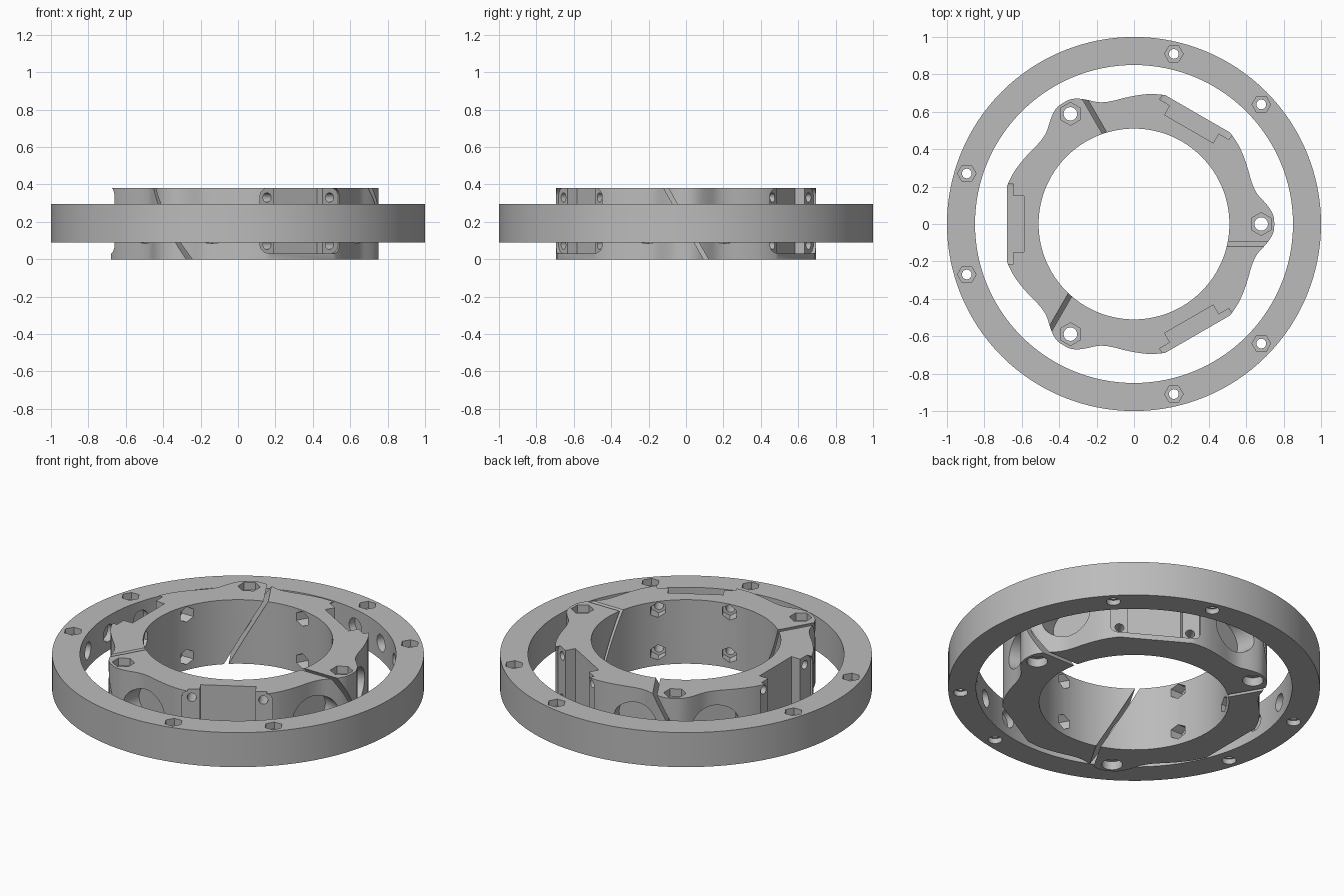
import bpy, bmesh, math
from mathutils import Matrix

if "Cube" in bpy.data.objects:
    bpy.data.objects.remove(bpy.data.objects["Cube"])

grey = bpy.data.materials.new("plain_grey")
grey.diffuse_color = (0.5, 0.5, 0.5, 1)
grey.use_nodes = True
grey.node_tree.nodes["Principled BSDF"].inputs["Base Color"].default_value = grey.diffuse_color
TOP = 0.38
rad = math.radians


def ngon(r, n, turn=0.0, cx=0.0, cy=0.0, sx=1.0):
    return [(cx + sx * r * math.cos(turn + math.tau * i / n),
             cy + r * math.sin(turn + math.tau * i / n)) for i in range(n)]


def box(x0, x1, y0, y1):
    return [(x0, y0), (x1, y0), (x1, y1), (x0, y1)]


def spin(deg):
    return Matrix.Rotation(rad(deg), 4, 'Z')


def radial(deg):
    """Frame with x tangential, y up and z pointing outwards."""
    return spin(deg) @ Matrix(((0, 0, 1, 0), (1, 0, 0, 0), (0, 1, 0, 0), (0, 0, 0, 1)))


def prisms(name, items):
    """One mesh from (profile, low, high, matrix) extrusions."""
    bm = bmesh.new()
    for pts, lo, hi, m in items:
        a = [bm.verts.new(m @ Matrix.Translation((x, y, lo)).translation) for x, y in pts]
        b = [bm.verts.new(m @ Matrix.Translation((x, y, hi)).translation) for x, y in pts]
        n = len(pts)
        bm.faces.new(a[::-1])
        bm.faces.new(b)
        for i in range(n):
            j = (i + 1) % n
            bm.faces.new((a[i], a[j], b[j], b[i]))
    me = bpy.data.meshes.new(name)
    bm.to_mesh(me)
    bm.free()
    ob = bpy.data.objects.new(name, me)
    bpy.context.collection.objects.link(ob)
    me.materials.append(grey)
    return ob


def cut(target, items):
    tool = prisms("cutter", items)
    tool.hide_render = True
    mod = target.modifiers.new("cut", 'BOOLEAN')
    mod.operation = 'DIFFERENCE'
    mod.solver = 'EXACT'
    mod.object = tool
    bpy.ops.object.select_all(action='DESELECT')
    bpy.context.view_layer.objects.active = target
    target.select_set(True)
    bpy.ops.object.modifier_apply(modifier=mod.name)
    bpy.data.objects.remove(tool)


def finish(ob):
    bpy.ops.object.select_all(action='DESELECT')
    bpy.context.view_layer.objects.active = ob
    ob.select_set(True)
    bpy.ops.object.shade_smooth_by_angle(angle=rad(28))


I = Matrix.Identity(4)
LOBES = (0, 120, 240)      # clamp bolt lobes
PADS = (60, 180, 300)      # flat mounting pockets

# outer ring with bolt holes, nut recesses and blind radial holes
outer = prisms("outer_ring", [(ngon(1.0, 128), 0.09, 0.295, I)])
cut(outer, [(ngon(0.85, 128), 0, 0.5, I)])
bolts = [spin(p + s * 16.8) @ Matrix.Translation((0.934, 0, 0)) @ spin(-p - s * 16.8)
         for p in PADS for s in (-1, 1)]
cut(outer, [(ngon(0.026, 24), 0, 0.5, m) for m in bolts])
cut(outer, [(ngon(0.05, 6), 0.255, 0.5, m) for m in bolts])
cut(outer, [(ngon(0.038, 24), 0, 0.12, m) for m in bolts])
cut(outer, [(ngon(0.05, 28, cy=0.192), 0.7, 0.89, radial(p + d))
            for p in PADS for d in (-17, 0, 17)])
finish(outer)

# inner clamp outline: radius against angle away from a lobe, mirrored
KEYS = [(0, .75), (3, .748), (6, .734), (10, .704), (13, .682), (16, .671), (20, .668),
        (24, .673), (30, .685), (37, .70), (43.6, .709)]


def outline(deg):
    d = abs((deg + 60) % 120 - 60)
    if d >= 43.6:
        return 0.68 / math.cos(rad(60 - d))
    for i in range(len(KEYS) - 1):
        (d0, r0), (d1, r1) = KEYS[i], KEYS[i + 1]
        if d <= d1:
            rp = KEYS[max(i - 1, 0)]
            rn = KEYS[min(i + 2, len(KEYS) - 1)]
            h, u = d1 - d0, (d - d0) / (d1 - d0)
            m0 = 0 if i == 0 else (r1 - rp[1]) / (d1 - rp[0]) * h
            m1 = (rn[1] - r0) / (rn[0] - d0) * h
            return ((2*u**3 - 3*u*u + 1) * r0 + (u**3 - 2*u*u + u) * m0
                    + (3*u*u - 2*u**3) * r1 + (u**3 - u*u) * m1)


half = [i * 1.5 for i in range(29)] + [43.6]
angles = []
for lobe in LOBES:
    angles += [lobe - a for a in half[:0:-1]] + [lobe + a for a in half]
profile = [(outline(a) * math.cos(rad(a)), outline(a) * math.sin(rad(a))) for a in angles]

clamp = prisms("inner_clamp_ring", [(profile, 0, TOP, I)])
cut(clamp, [(ngon(0.51, 128), -0.2, 0.6, I)])

# mounting pockets: rounded shoulders, then a deeper centre, above a thin ledge
R = 0.047
shoulder = []
for cx, cy, start in ((.198, .078, -90), (.198, .336, 0), (-.198, .336, 90), (-.198, .078, 180)):
    shoulder += [(cx + R * math.cos(rad(start + 15 * k)), cy + R * math.sin(rad(start + 15 * k)))
                 for k in range(7)]
cut(clamp, [(shoulder, 0.645, 0.95, radial(p)) for p in PADS])
cut(clamp, [(box(-.15, .15, .031, .6), 0.587, 0.95, radial(p)) for p in PADS])

# pad screw holes with hex nut recesses on the bore
spots = [(t, z, p) for p in PADS for t in (-.193, .193) for z in (.078, .33)]
cut(clamp, [(ngon(0.025, 20, cx=t, cy=z), 0.3, 0.8, radial(p)) for t, z, p in spots])
cut(clamp, [(ngon(0.045, 6, rad(30), cx=t, cy=z), 0.3, 0.53, radial(p)) for t, z, p in spots])

# round scoops beside each lobe
cut(clamp, [(ngon(0.105, 36, cy=0.19, sx=1.3), 0.6, 0.95, radial(a + s * 18))
            for a in LOBES for s in (-1, 1)])

# vertical clamp bolts: hole, hex recess on top, round counterbore below
lobes = [spin(a) @ Matrix.Translation((0.68, 0, 0)) for a in LOBES]
cut(clamp, [(ngon(0.036, 28), -0.2, 0.6, m) for m in lobes])
cut(clamp, [(ngon(0.061, 6, rad(30)), 0.335, 0.6, m) for m in lobes])
cut(clamp, [(ngon(0.056, 28), -0.2, 0.05, m) for m in lobes])

# slanted splits through the lobes
def slot_t(z):
    return 0.107 - 0.563 * z


w = 0.0125
slot = [(slot_t(-.1) - w, -.1), (slot_t(-.1) + w, -.1), (slot_t(.5) + w, .5), (slot_t(.5) - w, .5)]
cut(clamp, [(slot, 0.3, 0.95, radial(a)) for a in LOBES])
finish(clamp)
